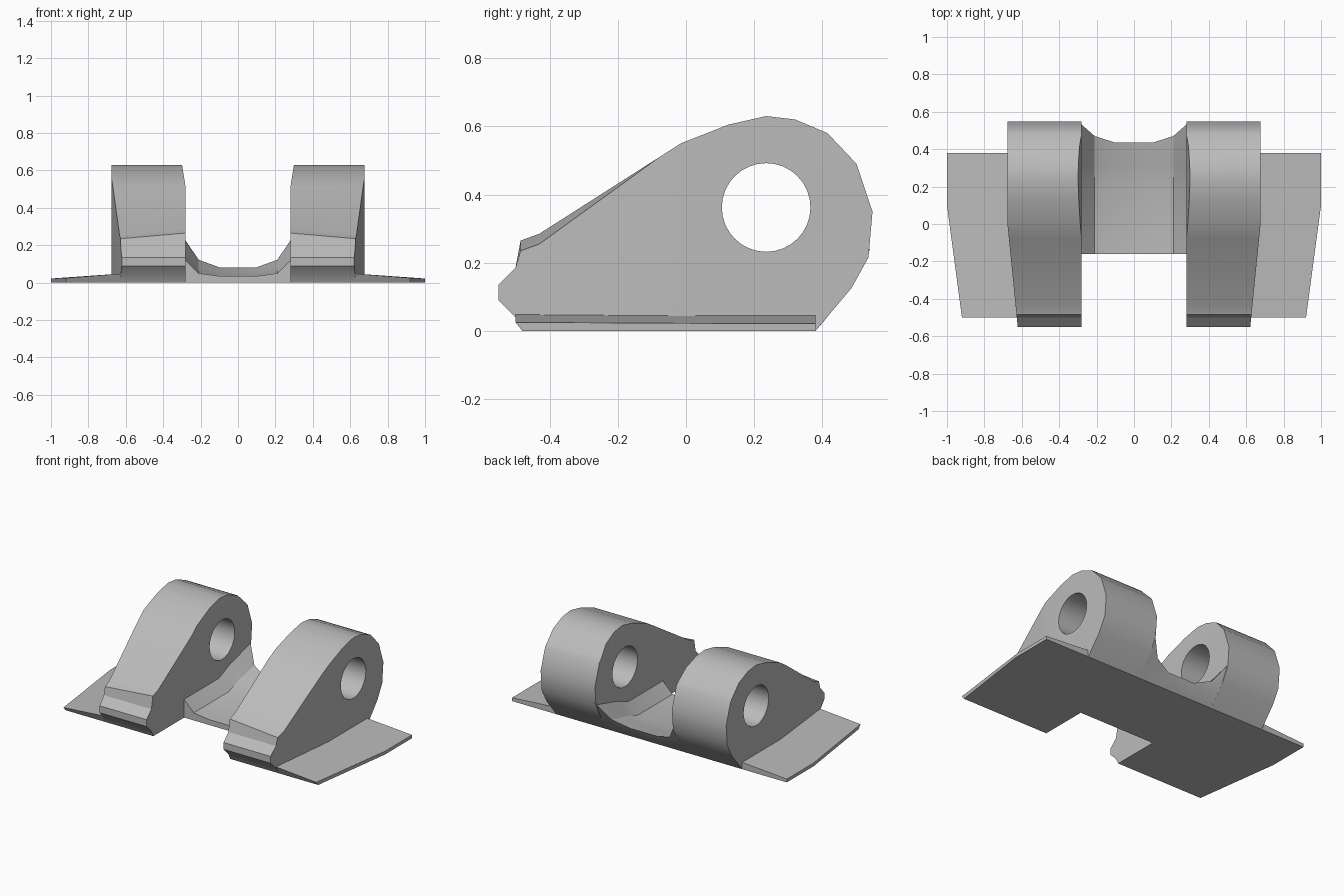
import bpy, bmesh, math
from mathutils import Vector, Matrix

cube = bpy.data.objects.get("Cube")
if cube:
    bpy.data.objects.remove(cube, do_unlink=True)

grey = bpy.data.materials.new("plain grey")
grey.use_nodes = True
COLOUR = (0.5, 0.5, 0.5, 1)
grey.diffuse_color = COLOUR
grey.node_tree.nodes["Principled BSDF"].inputs["Base Color"].default_value = COLOUR


def finish(bm, name):
    bmesh.ops.recalc_face_normals(bm, faces=bm.faces)
    mesh = bpy.data.meshes.new(name)
    bm.to_mesh(mesh)
    bm.free()
    mesh.materials.append(grey)
    ob = bpy.data.objects.new(name, mesh)
    bpy.context.collection.objects.link(ob)
    return ob


def smooth(ob):
    bpy.ops.object.select_all(action='DESELECT')
    ob.select_set(True)
    bpy.context.view_layer.objects.active = ob
    bpy.ops.object.shade_smooth_by_angle(angle=math.radians(30))


def loft(sections, name):
    """Join equal-length rings of points and cap both ends."""
    bm = bmesh.new()
    rings = [[bm.verts.new(p) for p in ring] for ring in sections]
    n = len(rings[0])
    for a, b in zip(rings, rings[1:]):
        for i in range(n):
            j = (i + 1) % n
            bm.faces.new((a[i], a[j], b[j], b[i]))
    bm.faces.new(rings[0])
    bm.faces.new(rings[-1])
    return finish(bm, name)


# Lug side profile as (y, z)
LUG = [(-.48, 0), (-.5, .04), (-.55, .09), (-.55, .135), (-.5, .185),
       (-.485, .265), (-.43, .285), (-.015, .55), (.125, .605), (.235, .63),
       (.32, .62), (.415, .58), (.5, .49), (.547, .35), (.535, .215),
       (.485, .125), (.38, 0)]
PIN = (.235, .362)


def make_lug(side, name):
    bm = bmesh.new()
    face = bm.faces.new([bm.verts.new((.28, y, z)) for y, z in LUG])
    out = bmesh.ops.extrude_face_region(bm, geom=[face])
    outer = [v for v in out["geom"] if isinstance(v, bmesh.types.BMVert)]
    bmesh.ops.translate(bm, verts=outer, vec=(.395, 0, 0))
    # Crease lines for the tapered outer side and leaning inner top
    for co, no in (((0, -.015, 0), (0, 1, 0)), ((0, 0, .51), (0, 0, 1))):
        geom = bm.verts[:] + bm.edges[:] + bm.faces[:]
        bmesh.ops.bisect_plane(bm, geom=geom, plane_co=co, plane_no=no)
    for v in bm.verts:
        if v.co.x > .5:
            v.co.x -= .1 * max(0, -v.co.y - .015)
            if v.co.y < -.42 and v.co.z > .2:
                v.co.z -= .03
        else:
            v.co.x += .16 * max(0, v.co.z - .51)
        v.co.x *= side
    ob = finish(bm, name)

    # Pin hole
    cut = bmesh.new()
    place = Matrix.Translation((.48 * side, *PIN)) @ Matrix.Rotation(math.pi / 2, 4, 'Y')
    bmesh.ops.create_cone(cut, cap_ends=True, segments=32, radius1=.13,
                          radius2=.13, depth=.8, matrix=place)
    cutter = finish(cut, name + "_cutter")
    cutter.hide_render = True
    mod = ob.modifiers.new("pin_hole", 'BOOLEAN')
    mod.operation = 'DIFFERENCE'
    mod.solver = 'EXACT'
    mod.object = cutter
    bpy.context.view_layer.objects.active = ob
    bpy.ops.object.modifier_apply(modifier=mod.name)
    bpy.data.objects.remove(cutter, do_unlink=True)
    smooth(ob)


def make_wing(side, name):
    # Thin flange, its top falling towards the outer edge
    def ring(x, y, edge):
        front = y < -.4
        low_y = y + .02 if front else y
        return [(.6 * side, low_y, 0), (x * side, low_y, 0),
                (x * side, y, edge), (.6 * side, y, .05)]
    loft([ring(.92, -.5, .025), ring(1, .1, .022), ring(1, .38, .022)], name)


for side, label in ((1, "left"), (-1, "right")):
    make_lug(side, label + "_lug")
    make_wing(side, label + "_flange")

# Saddle joining the lugs: (x, front height, middle height, back y, back z, lower rim)
half = [(.1, .035, .06, .435, .082, (.41, .035)),
        (.21, .05, .09, .47, .122, (.425, .055)),
        (.29, .13, .18, .54, .24, (.485, .125))]
stations = [(-h[0], *h[1:]) for h in reversed(half)] + half
saddle = loft([[(x, -.16, 0), (x, .38, 0), (x, *rim), (x, yb, zb),
                (x, .32, zm), (x, .2, zf), (x, -.16, zf)]
               for x, zf, zm, yb, zb, rim in stations], "saddle")
smooth(saddle)
